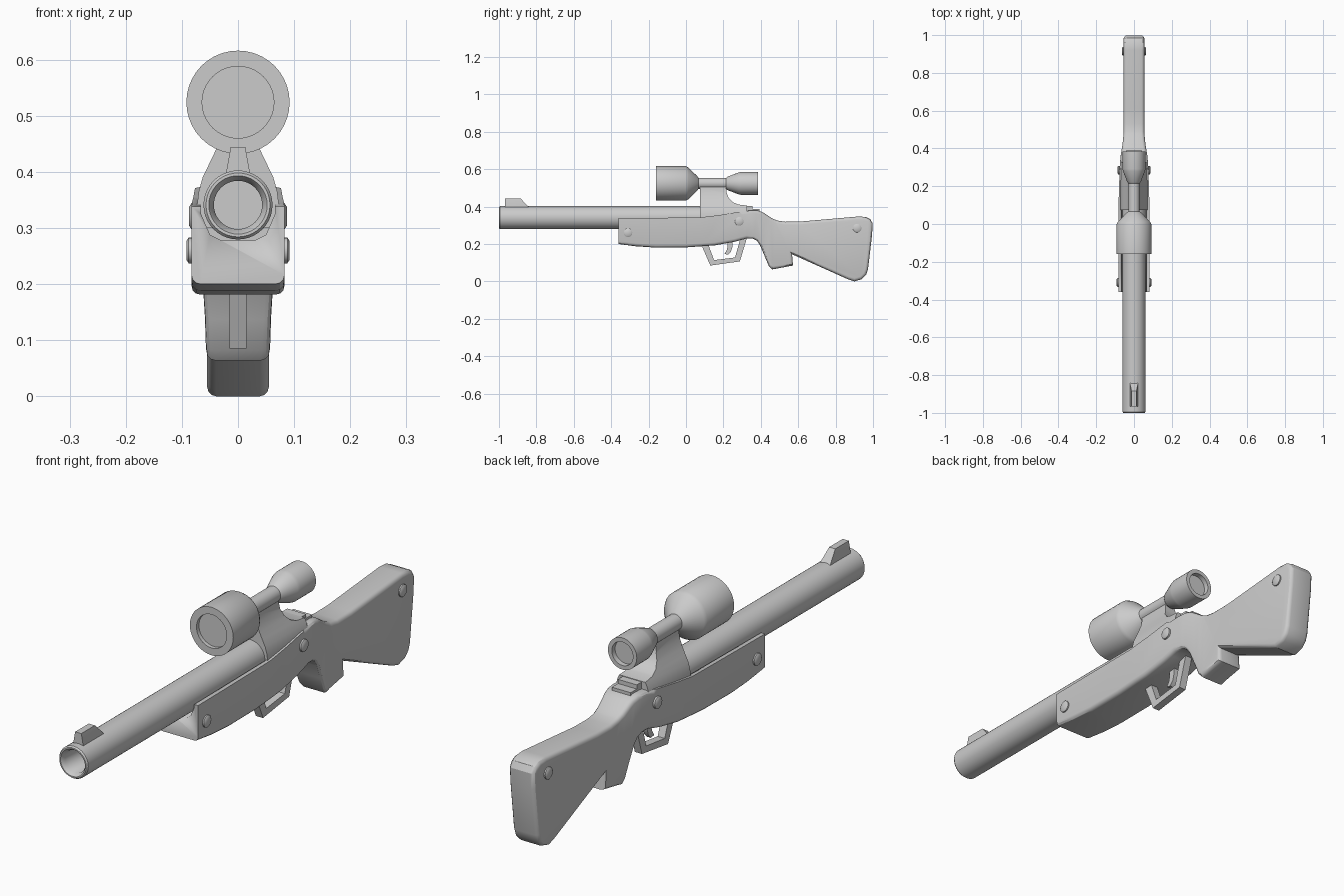
import bpy, bmesh, math
from mathutils import Vector

if "Cube" in bpy.data.objects:
    bpy.data.objects.remove(bpy.data.objects["Cube"], do_unlink=True)

grey = bpy.data.materials.new("plain_grey")
grey.use_nodes = True
COLOUR = (0.6, 0.6, 0.6, 1)
grey.diffuse_color = COLOUR
grey.node_tree.nodes["Principled BSDF"].inputs["Base Color"].default_value = COLOUR


def finish(bm, name, angle=35):
    bmesh.ops.recalc_face_normals(bm, faces=bm.faces)
    mesh = bpy.data.meshes.new(name)
    bm.to_mesh(mesh)
    bm.free()
    obj = bpy.data.objects.new(name, mesh)
    bpy.context.collection.objects.link(obj)
    mesh.materials.append(grey)
    bpy.ops.object.select_all(action="DESELECT")
    obj.select_set(True)
    bpy.context.view_layer.objects.active = obj
    bpy.ops.object.shade_smooth_by_angle(angle=math.radians(angle))
    return obj


def lathe(name, profile, origin, axis="Y", segments=40):
    """Spin (radius, distance) points around an axis through origin."""
    bm = bmesh.new()
    rings = []
    for r, d in profile:
        ring = []
        for i in range(1 if r == 0 else segments):
            a = math.tau * i / segments
            u, v = r * math.cos(a), r * math.sin(a)
            p = (u, d, v) if axis == "Y" else (d, u, v)
            ring.append(bm.verts.new(Vector(origin) + Vector(p)))
        rings.append(ring)
    for a, b in zip(rings, rings[1:]):
        for i in range(segments):
            j = (i + 1) % segments
            quad = [a[i % len(a)], a[j % len(a)], b[j % len(b)], b[i % len(b)]]
            bm.faces.new(list(dict.fromkeys(quad)))
    return finish(bm, name)


def prism(points, half_width):
    """Extrude a side outline of (y, z) points across x."""
    bm = bmesh.new()
    left = [bm.verts.new((half_width, y, z)) for y, z in points]
    right = [bm.verts.new((-half_width, y, z)) for y, z in points]
    bm.faces.new(left)
    bm.faces.new(right[::-1])
    for i in range(len(points)):
        j = (i + 1) % len(points)
        bm.faces.new((left[i], right[i], right[j], left[j]))
    return bm


def vary_width(bm, axis, table):
    """Cut at each table position and set the half width there."""
    normal = Vector((0, 1, 0)) if axis == 1 else Vector((0, 0, 1))
    for pos, _ in table:
        bmesh.ops.bisect_plane(bm, geom=bm.verts[:] + bm.edges[:] + bm.faces[:],
                               plane_co=normal * pos, plane_no=normal, dist=1e-5)
    for v in bm.verts:
        p = min(max(v.co[axis], table[0][0]), table[-1][0])
        for (p0, w0), (p1, w1) in zip(table, table[1:]):
            if p0 <= p <= p1:
                w = w0 + (w1 - w0) * (p - p0) / (p1 - p0)
        v.co.x = math.copysign(w, v.co.x)


# Stock with grip and butt
outline = [(-.36, .338), (.075, .342), (.18, .355), (.26, .368), (.34, .379), (.38, .38),
           (.41, .37), (.46, .337), (.49, .325), (.53, .319), (.61, .32), (.92, .347),
           (.96, .345), (.985, .333), (.998, .31), (.995, .25), (.973, .064),
           (.963, .035), (.94, .012), (.9, 0), (.865, .012), (.567, .145), (.572, .085),
           (.46, .064), (.443, .082), (.395, .195), (.38, .217), (.36, .228), (.326, .23),
           (.26, .212), (.155, .193), (0, .182), (-.165, .181), (-.27, .188), (-.36, .2)]
bm = prism(outline, .08)
vary_width(bm, 1, [(-.2, .083), (.1, .082), (.3, .076), (.36, .071), (.42, .061), (.48, .055)])
bm.normal_update()
rim = []
for e in bm.edges:
    sides = [abs(f.normal.x) > .7 for f in e.link_faces]
    front = all(v.co.y < -.359 for v in e.verts)
    top_front = all(v.co.z > .33 and v.co.y < .31 for v in e.verts)
    if sides.count(True) == 1 and not front and not top_front:
        rim.append(e)
bmesh.ops.bevel(bm, geom=rim, offset=.016, segments=3, profile=.5,
                affect="EDGES", clamp_overlap=True)
stock = finish(bm, "stock", 30)

# Barrel channel in the stock
section = [(.068, .4), (.066, .325), (.05, .288), (.03, .278)]
section += [(-x, z) for x, z in reversed(section)]
bm = bmesh.new()
base = bm.faces.new([bm.verts.new((x, -.5, z)) for x, z in section])
moved = bmesh.ops.extrude_face_region(bm, geom=[base])["geom"]
bmesh.ops.translate(bm, vec=(0, .6, 0),
                    verts=[v for v in moved if isinstance(v, bmesh.types.BMVert)])
cutter = finish(bm, "channel_cutter")
cutter.hide_render = True
cutter.hide_set(True)
cut = stock.modifiers.new("channel", "BOOLEAN")
cut.operation = "DIFFERENCE"
cut.object = cutter

# Barrel with hollow muzzle
lathe("barrel", [(0, -.86), (.043, -.86), (.043, -.985), (.052, -1), (.057, -1),
                 (.0615, -.994), (.0615, .3), (0, .3)], (0, 0, .341))

# Front sight
bm = prism([(-.967, .39), (-.967, .444), (-.885, .444), (-.843, .4), (-.843, .39)], .02)
vary_width(bm, 2, [(.4, .021), (.444, .013)])
finish(bm, "front_sight")

# Telescopic sight with recessed lenses
lathe("scope", [(0, -.145), (.064, -.145), (.064, -.16), (.092, -.16), (.092, 0),
                (.085, .012), (.037, .062), (.03, .066), (.03, .215), (.036, .222),
                (.058, .28), (.061, .292), (.061, .385), (.045, .385), (.045, .365),
                (0, .365)], (0, 0, .524))

# Receiver rising into the scope mount
bm = prism([(.075, .3), (.075, .505), (.214, .505), (.217, .475), (.228, .447),
            (.25, .424), (.28, .411), (.325, .406), (.325, .3)], .07)
vary_width(bm, 2, [(.34, .073), (.365, .07), (.39, .063), (.415, .051), (.44, .039),
                   (.47, .027), (.5, .022)])
finish(bm, "scope_mount")

# Rear steps of the receiver
for name, end, top in (("upper_step", .355, .404), ("lower_step", .392, .388)):
    finish(prism([(.28, .34), (.28, top), (end, top), (end, .34)], .04), name)

# Trigger guard and trigger
guard = [(.08, .2), (.13, .085), (.288, .107), (.328, .24),
         (.294, .24), (.262, .128), (.15, .114), (.118, .2)]
finish(prism(guard, .015), "trigger_guard")
trigger = [(.222, .22), (.222, .185), (.217, .165), (.205, .147), (.225, .143),
           (.24, .158), (.248, .185), (.25, .22)]
finish(prism(trigger, .009), "trigger")

# Domed screws on both sides
for name, y, z, reach in (("front", -.31, .26, .092), ("middle", .285, .321, .087),
                          ("butt", .915, .285, .064)):
    for side, s in (("left", 1), ("right", -1)):
        shape = [(0, reach - .03), (.023, reach - .03), (.023, reach - .004),
                 (.017, reach), (0, reach)]
        lathe(f"{name}_screw_{side}", [(r, s * d) for r, d in shape], (0, y, z), "X", 20)
